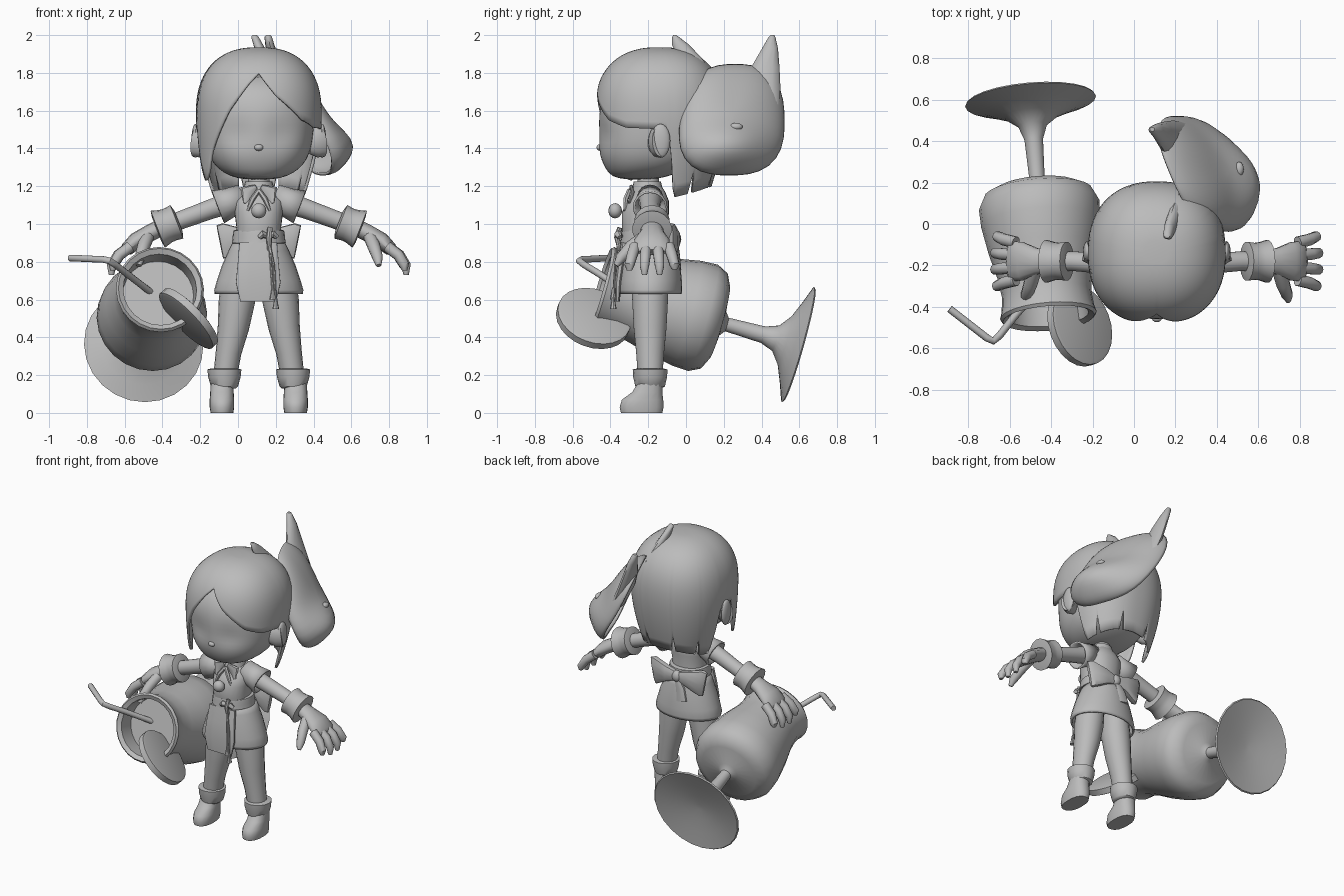
import bpy, bmesh, math
from mathutils import Vector

cube = bpy.data.objects.get("Cube")
if cube:
    bpy.data.objects.remove(cube, do_unlink=True)

clay = bpy.data.materials.new("clay_grey")
clay.use_nodes = True
GREY = (0.5, 0.5, 0.5, 1)
clay.diffuse_color = GREY
clay.node_tree.nodes["Principled BSDF"].inputs["Base Color"].default_value = GREY
MID = 0.11          # symmetry plane of the figure
BODY_Y = -0.19
BOTH, FIRST, LAST, OPEN = (True, True), (True, False), (False, True), (False, False)
parts = []


def finish(name, bm, thickness=0, subdivide=0):
    bmesh.ops.recalc_face_normals(bm, faces=bm.faces)
    mesh = bpy.data.meshes.new(name)
    bm.to_mesh(mesh)
    bm.free()
    mesh.materials.append(clay)
    ob = bpy.data.objects.new(name, mesh)
    bpy.context.collection.objects.link(ob)
    if thickness:
        ob.modifiers.new("shell", 'SOLIDIFY').thickness = thickness
    if subdivide:
        ob.modifiers.new("smooth", 'SUBSURF').levels = subdivide
    parts.append(ob)
    return ob


def skin(name, rings, caps=BOTH, **opts):
    """Bridge equal closed rings of points."""
    bm = bmesh.new()
    loops = [[bm.verts.new(p) for p in ring] for ring in rings]
    n = len(loops[0])
    for a, b in zip(loops, loops[1:]):
        for i in range(n):
            j = (i + 1) % n
            bm.faces.new((a[i], a[j], b[j], b[i]))
    for wanted, loop in zip(caps, (loops[0], loops[-1])):
        if wanted:
            bm.faces.new(loop)
    return finish(name, bm, **opts)


def oval(t, power=2):
    c, s = math.cos(t), math.sin(t)
    f = (abs(c) ** power + abs(s) ** power) ** (-1 / power)
    return c * f, s * f


def stack(name, rows, n=24, power=2, **opts):
    """Rows of (x, y, z, half width, half depth)."""
    angles = [math.tau * i / n for i in range(n)]
    rings = [[(x + rx * oval(t, power)[0], y + ry * oval(t, power)[1], z) for t in angles]
             for x, y, z, rx, ry in rows]
    return skin(name, rings, **opts)


def tube(name, pts, radii, n=12, up=(0, 1, 0), power=2, along=None, **opts):
    """Radii are numbers or (across, along the up vector)."""
    pts, up, rings = [Vector(p) for p in pts], Vector(up), []
    for i, p in enumerate(pts):
        tan = along or (pts[min(i + 1, len(pts) - 1)] - pts[max(i - 1, 0)]).normalized()
        side = up.cross(tan).normalized()
        rise = tan.cross(side)
        r = radii[i] if isinstance(radii[i], tuple) else (radii[i], radii[i])
        rings.append([p + side * r[0] * u + rise * r[1] * v
                      for u, v in (oval(math.tau * k / n, power) for k in range(n))])
    return skin(name, rings, **opts)


def ball(name, at, size, n=16):
    bm = bmesh.new()
    bmesh.ops.create_uvsphere(bm, u_segments=n, v_segments=n // 2 + 2, radius=1)
    for v in bm.verts:
        v.co = Vector(at) + Vector(v.co[k] * size[k] for k in range(3))
    return finish(name, bm)


def lerp(x, table):
    for (a, va), (b, vb) in zip(table, table[1:]):
        if a <= x <= b:
            return va + (vb - va) * (x - a) / (b - a)
    return table[-1][1]


# head with shallow eye sockets
head_rows = [(1.235, .07, -.25), (1.25, .15, -.245), (1.29, .215, -.21), (1.34, .255, -.195),
             (1.4, .278, -.185), (1.46, .287, -.177), (1.52, .293, -.172), (1.6, .293, -.168),
             (1.7, .27, -.165), (1.8, .18, -.165)]
head = stack("head", [(MID, y, z, r, r) for z, r, y in head_rows], n=32, power=2.25, subdivide=1)
for v in head.data.vertices:
    if v.co.y < -.3:
        dx = abs(v.co.x - MID) - .12
        v.co.y += .025 * math.exp(-(dx / .08) ** 2 - ((v.co.z - 1.48) / .06) ** 2)
ball("nose", (MID, -.452, 1.405), (.025, .022, .018))

# hair cap, hem height follows the angle around the head
HEM = [(-180, 1.2), (-150, 1.19), (-106, 1.14), (-98, 1.5), (-78, 1.5), (-70, 1.3), (-62, 1.22),
       (-54, 1.28), (-47, 1.39), (-27, 1.6), (-10, 1.74), (0, 1.8), (16, 1.68), (42, 1.55),
       (60, 1.51), (98, 1.5), (106, 1.14), (150, 1.19), (180, 1.2)]
SLITS = (-159, -126, 126, 159)
rings = []
for row in range(1, 23):
    t, ring = row / 22, []
    for deg in range(-180, 180, 3):
        hem = lerp(deg, HEM) + (.13 if deg in SLITS else 0)
        z = 1.935 - (1.935 - hem) * t ** 2
        if z > 1.58:
            r = (1 - ((z - 1.58) / .356) ** 2.4) ** (1 / 2.4)
        else:
            r = 1 - (.25 if abs(deg) > 90 else .1) * ((1.58 - z) / .43) ** 1.7
        u, v = oval(math.radians(deg), 2.3)
        ring.append((MID + .333 * r * v, -.14 - .346 * r * u, z))
    rings.append(ring)
skin("hair", rings, caps=FIRST, thickness=.015)

# mask worn on the back left of the head
rings = []
for k in range(13):
    rho = math.sin(math.pi / 2 * (1 - k / 12.5))
    ring = []
    for i in range(36):
        u, v = (rho * c for c in oval(math.tau * i / 36, 2.7))
        muzzle = .1 * math.exp(-(u / .75) ** 2 - ((v + .48) / .42) ** 2)
        x = .295 - .13 * v - .1 * u + .14 * math.sqrt(max(0, 1 - rho * rho)) + muzzle
        ring.append((x, .245 + .262 * u * (1 - .07 * v) + .015 * v, 1.552 + .28 * v))
    rings.append(ring)
skin("mask", rings, caps=LAST, thickness=-.015)
ball("mask_nose", (.508, .265, 1.515), (.022, .035, .02))
stack("mask_front_ear", [(.22, .08, 1.79, .04, .07), (.19, .02, 1.88, .03, .062),
                         (.168, -.03, 1.95, .024, .045), (.16, -.055, 1.99, .02, .018),
                         (.16, -.06, 2.0, .012, .008)], n=12)
stack("mask_back_ear", [(.25, .43, 1.58, .04, .06), (.19, .41, 1.72, .04, .09),
                        (.15, .42, 1.83, .035, .075), (.115, .445, 1.93, .028, .042),
                        (.09, .455, 1.99, .02, .018), (.088, .457, 2.0, .012, .01)], n=12)

# neck, torso, belt, skirt
stack("neck", [(MID, -.2, 1.1, .06, .06), (MID, -.2, 1.27, .055, .055)], n=16)
stack("torso", [(MID, BODY_Y - dy, z, rx, ry) for z, rx, ry, dy in
                ((.9, .125, .12, .02), (.98, .118, .12, .03), (1.06, .128, .125, .025),
                 (1.12, .13, .11, .01), (1.17, .1, .08, 0), (1.2, .06, .06, 0))], power=2.3)
stack("belt", [(MID, BODY_Y - .015, z, r, r) for z, r in
               ((.895, .13), (.9, .143), (.925, .139), (.95, .137), (.965, .134), (.97, .12))])
stack("skirt", [(MID, BODY_Y, z, rx, ry) for z, rx, ry in
                ((.91, .135, .135), (.86, .16, .147), (.78, .195, .16), (.7, .222, .168),
                 (.65, .236, .17), (.63, .233, .167))], n=28, caps=OPEN, thickness=.012)
tube("front_panel", [(MID - .003, -.325, .9), (MID - .003, -.345, .8), (MID - .003, -.36, .69),
                     (MID - .003, -.362, .59)],
     [(.1, .02), (.108, .02), (.118, .018), (.095, .012)], power=4, n=16)

# collar, neck ribbon and bell
tube("collar_band", [(MID, -.205, 1.15), (MID, -.205, 1.225)], [.09, .072], n=20)
for s, side in ((1, "left"), (-1, "right")):
    tube(side + "_collar_flap", [(MID + s * .015, -.29, 1.2), (MID + s * .06, -.285, 1.17),
                                 (MID + s * .075, -.3, 1.11)],
         [(.01, .01), (.045, .012), (.008, .008)], n=8)
    tube(side + "_ribbon", [(MID, -.3, 1.18), (MID + s * .035, -.32, 1.13), (MID + s * .06, -.325, 1.07)],
         [.012, .014, .008], n=6)
ball("bell", (MID, -.375, 1.07), (.04, .036, .04))

# knot, cords and tassels on the belt
for s in (1, -1):
    tube("knot_loop", [(.16, -.345, .935), (.16 + s * .03, -.36, .945), (.16 + s * .045, -.35, .93)],
         [.012, .02, .014], n=8)
tube("knot_upright", [(.165, -.35, .86), (.165, -.365, .93), (.17, -.35, .98)], [.01, .016, .014], n=8)
for x, low in ((.185, .63), (.2, .58)):
    tube("cord", [(.165, -.36, .9), (x - .01, -.375, .78), (x, -.385, low)], [.006] * 3, n=6)
    stack("tassel", [(x, -.385, low + .03, .007, .007), (x, -.385, low, .012, .012),
                     (x, -.385, low - .03, .018, .018)], n=8)

# bow at the back
for s, side in ((1, "left"), (-1, "right")):
    tube(side + "_bow_loop", [(MID, -.06, .92), (MID + s * .08, -.06, .92), (MID + s * .18, -.075, .91),
                              (MID + s * .205, -.08, .905)],
         [(.03, .018), (.055, .03), (.095, .03), (.09, .012)], power=3)
tube("bow_tail", [(MID, -.055, .91), (MID - .035, -.045, .84), (MID - .05, -.035, .76)],
     [(.018, .012), (.032, .012), (.04, .01)], power=4)
ball("bow_knot", (MID, -.055, .92), (.035, .03, .04))

# limbs and ears, built once per side
for s, side in ((1, "left"), (-1, "right")):
    def at(dx, y, z):
        return (MID + s * dx, y, z)

    tube(side + "_ear", [at(.26, -.17, 1.43), at(.3, -.155, 1.435), at(.335, -.135, 1.44)],
         [(.06, .035), (.083, .048), (.085, .05)], n=16)
    ball(side + "_ear_rim", at(.335, -.135, 1.44), (.022, .052, .09))
    tube(side + "_leg", [at(.1, BODY_Y, .74), at(.115, BODY_Y, .6), at(.135, BODY_Y, .45),
                         at(.16, BODY_Y, .32), at(.18, BODY_Y, .18)],
         [(.085, .1), (.097, .096), (.083, .088), (.068, .075), (.062, .065)], n=18)
    tube(side + "_boot_cuff", [at(.182, BODY_Y, z) for z in (.235, .23, .19, .14, .13)],
         [.07, (.09, .092), (.086, .09), (.072, .078), .06], n=16)
    stack(side + "_boot", [at(.195, y, z) + (rx, ry) for y, z, rx, ry in
                           ((-.235, 0, .06, .11), (-.235, .03, .065, .117), (-.23, .07, .065, .11),
                            (-.205, .11, .062, .08), (-.19, .16, .06, .065))], n=18, power=2.4)
    tube(side + "_sleeve", [at(.08, BODY_Y, 1.15), at(.15, BODY_Y, 1.115), at(.215, BODY_Y, 1.09)],
         [.065, .078, .092], n=16, caps=OPEN, thickness=.012)
    tube(side + "_arm", [at(.1, BODY_Y, 1.13), at(.25, BODY_Y, 1.08), at(.4, -.18, 1.025),
                         at(.52, -.18, .98)], [.06, .052, .048, .05], n=14)
    tube(side + "_cuff", [at(.425 + .115 * k, -.18, 1.015 - .045 * k) for k in (0, .08, .4, .6, .95, 1)],
         [.06, .095, .09, .092, .105, .07], n=18)
    tube(side + "_palm", [at(.52, -.18, .98), at(.58, -.18, .95), at(.65, -.18, .91), at(.7, -.18, .865),
                          at(.715, -.18, .85)],
         [(.045, .055), (.045, .065), (.045, .095), (.036, .1), (.02, .08)], n=14)
    for k, reach in enumerate((.92, 1, 1, .9)):
        y = -.27 + .06 * k
        spread = (k - 1.5) * .02
        tube(side + "_finger", [at(.68, y, .88), at(.68 + .065 * reach, y + spread / 2, .835),
                                at(.68 + .1 * reach, y + spread, .78),
                                at(.68 + .1 * reach, y + spread, .73 + (1 - reach) * .3)],
             [.03, .029, .026, .014], n=10)
    tube(side + "_thumb", [at(.59, -.22, .93), at(.61, -.29, .88), at(.63, -.345, .82), at(.635, -.37, .78)],
         [.035, .034, .028, .014], n=10, up=(1, 0, 0))

# giant goblet lying on its side
foot = Vector((-.5, .6, .36))
axis = Vector((.08, -.96, .27)).normalized()
PROFILE = [(.045, .02), (.037, .1), (.022, .2), (0, .31), (.008, .317), (.04, .23), (.08, .135),
           (.13, .07), (.2, .045), (.4, .037), (.425, .07), (.44, .2), (.47, .262), (.53, .292),
           (.62, .288), (.76, .262), (.89, .228), (.98, .216), (1.05, .224), (1.085, .234),
           (1.1, .222), (1.085, .195), (.97, .188)]
tube("goblet", [foot + axis * d for d, r in PROFILE], [r for d, r in PROFILE], n=24,
     up=(0, 0, 1), along=axis)

# fruit slice on the rim and bent straw
slice_at, slice_dir = Vector((-.262, -.49, .5)), Vector((.69, .25, .66)).normalized()
tube("fruit_slice", [slice_at + slice_dir * d for d in (-.025, -.02, .02, .025)],
     [.185, .2, .2, .185], n=24)
tube("straw", [(-.89, -.41, .82), (-.71, -.55, .812), (-.68, -.565, .805), (-.65, -.54, .785),
               (-.58, -.45, .73), (-.45, -.3, .63)], [.018] * 6, n=10, up=(0, 0, 1))

# smooth shading with crisp edges
bpy.ops.object.select_all(action='DESELECT')
for ob in parts:
    ob.select_set(True)
bpy.context.view_layer.objects.active = parts[0]
bpy.ops.object.shade_smooth_by_angle(angle=math.radians(40))
